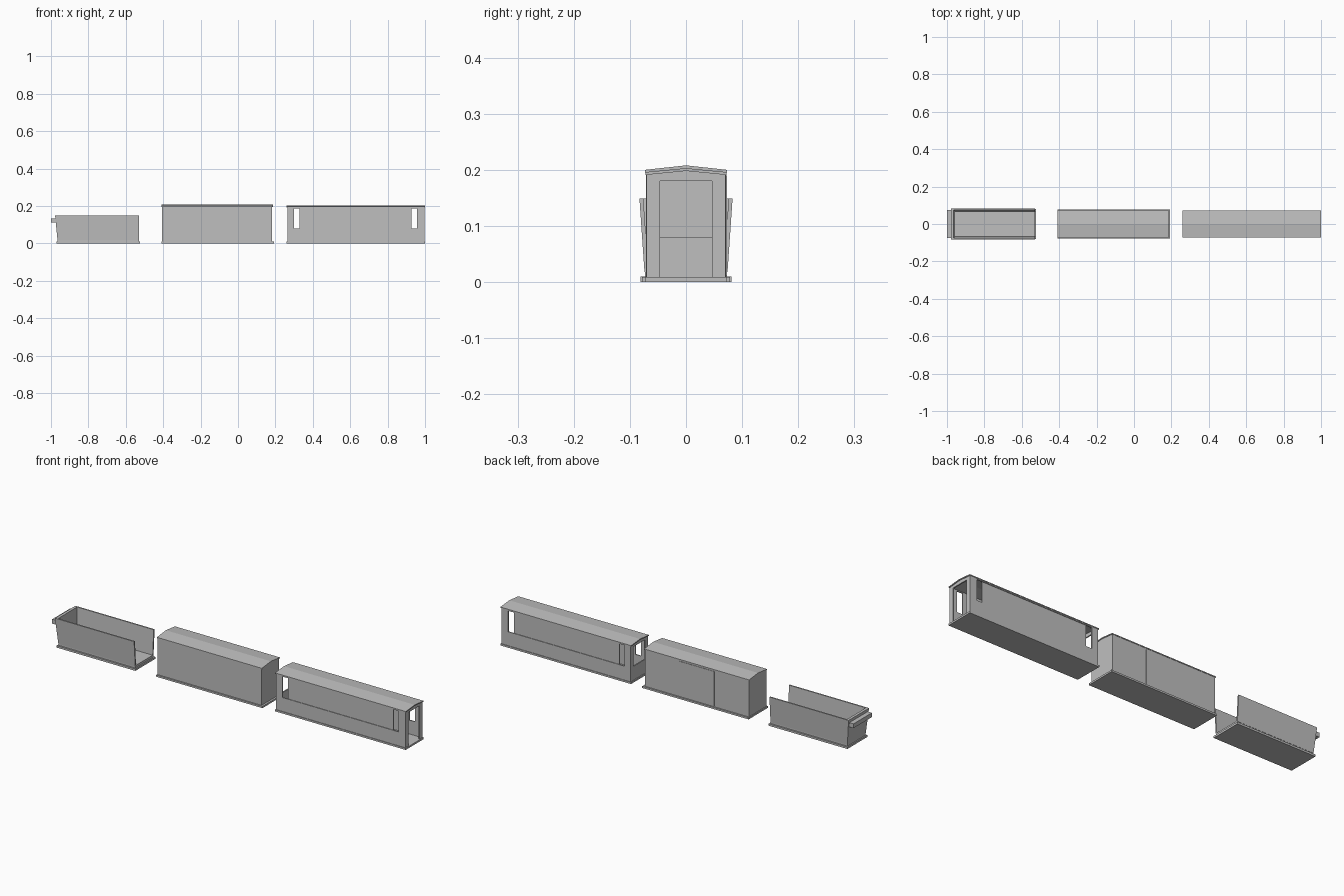
import bpy
import bmesh

cube = bpy.data.objects.get("Cube")
if cube:
    bpy.data.objects.remove(cube, do_unlink=True)

grey = bpy.data.materials.new("plain_grey")
grey.use_nodes = True
colour = (0.52, 0.52, 0.52, 1)
grey.diffuse_color = colour
grey.node_tree.nodes["Principled BSDF"].inputs["Base Color"].default_value = colour


def finish(name, bm):
    bmesh.ops.recalc_face_normals(bm, faces=bm.faces)
    mesh = bpy.data.meshes.new(name)
    bm.to_mesh(mesh)
    bm.free()
    mesh.materials.append(grey)
    obj = bpy.data.objects.new(name, mesh)
    bpy.context.collection.objects.link(obj)
    return obj


def prism(name, outline, start, end, axis="x"):
    """Extrude an outline along x (points are y, z) or along y (points are x, z)."""
    bm = bmesh.new()

    def place(a, b, along):
        return (along, a, b) if axis == "x" else (a, along, b)

    first = [bm.verts.new(place(a, b, start)) for a, b in outline]
    last = [bm.verts.new(place(a, b, end)) for a, b in outline]
    bm.faces.new(first)
    bm.faces.new(last)
    for i in range(len(outline)):
        j = (i + 1) % len(outline)
        bm.faces.new((first[i], first[j], last[j], last[i]))
    return finish(name, bm)


def box(name, x, y, z):
    return prism(name, [(y[0], z[0]), (y[1], z[0]), (y[1], z[1]), (y[0], z[1])], *x)


def gable_roof(name, x, half, eave, peak, thick):
    prism(name, [(-half, eave - thick), (-half, eave), (0, peak), (half, eave),
                 (half, eave - thick), (0, peak - thick)], *x)


def both_sides(y0, y1):
    return (("left_side", (y0, y1)), ("right_side", (-y1, -y0)))


# Open wagon: floor, flared side walls, sloping end wall and bumper
box("wagon_base", (-0.97, -0.524), (-0.081, 0.081), (0, 0.01))
box("wagon_floor", (-0.964, -0.53), (-0.073, 0.073), (0.01, 0.022))
for side, s in (("back", 1), ("front", -1)):
    wall = prism("wagon_" + side + "_wall",
                 [(s * 0.067, 0.018), (s * 0.074, 0.018), (s * 0.083, 0.149), (s * 0.076, 0.149)],
                 -0.978, -0.53)
    # Slant the closed end of the wall
    for v in wall.data.vertices:
        if v.co.x < -0.9 and v.co.z < 0.1:
            v.co.x = -0.965
end_wall = prism("wagon_end_wall",
                 [(-0.965, 0.018), (-0.956, 0.018), (-0.964, 0.149), (-0.978, 0.149)],
                 -0.08, 0.08, "y")
for v in end_wall.data.vertices:
    if v.co.z < 0.1:
        v.co.y *= 0.9
box("wagon_bumper", (-1.0, -0.97), (-0.074, 0.074), (0.112, 0.134))

# Closed wagon: base, gabled body, roof sheet and sliding door
box("van_base", (-0.409, 0.193), (-0.078, 0.078), (0, 0.009))
prism("van_body", [(-0.071, 0.009), (0.071, 0.009), (0.071, 0.196), (0, 0.204), (-0.071, 0.196)],
      -0.405, 0.183)
gable_roof("van_roof", (-0.408, 0.186), 0.073, 0.2, 0.208, 0.005)
box("van_door", (-0.21, -0.01), (0.07, 0.073), (0.012, 0.19))

# Coach: base, roof and hollow side walls
box("coach_base", (0.26, 1.0), (-0.073, 0.073), (0, 0.009))
gable_roof("coach_roof", (0.26, 1.0), 0.072, 0.196, 0.203, 0.005)
for side, y in both_sides(0.065, 0.07):
    box("coach_lower_wall_" + side, (0.264, 0.996), y, (0.009, 0.08))
    box("coach_upper_wall_" + side, (0.264, 0.996), y, (0.187, 0.193))
    for end, x in (("front", (0.264, 0.3)), ("rear", (0.957, 0.996))):
        box("coach_" + end + "_corner_" + side, x, y, (0.08, 0.187))
# Recessed window panels, leaving a narrow opening at each end
for side, y in both_sides(0.064, 0.067):
    box("coach_window_panel_" + side, (0.33, 0.927), y, (0.08, 0.187))

# Coach end walls: doorway posts and gabled headers
for end, x in (("inner", (0.264, 0.27)), ("outer", (0.99, 0.996))):
    for side, y in both_sides(0.046, 0.066):
        box("coach_" + end + "_post_" + side, x, y, (0.009, 0.18))
    prism("coach_" + end + "_header",
          [(-0.066, 0.18), (0.066, 0.18), (0.066, 0.193), (0, 0.2), (-0.066, 0.193)], *x)
box("coach_inner_lower_door", (0.264, 0.27), (-0.046, 0.046), (0.009, 0.08))
